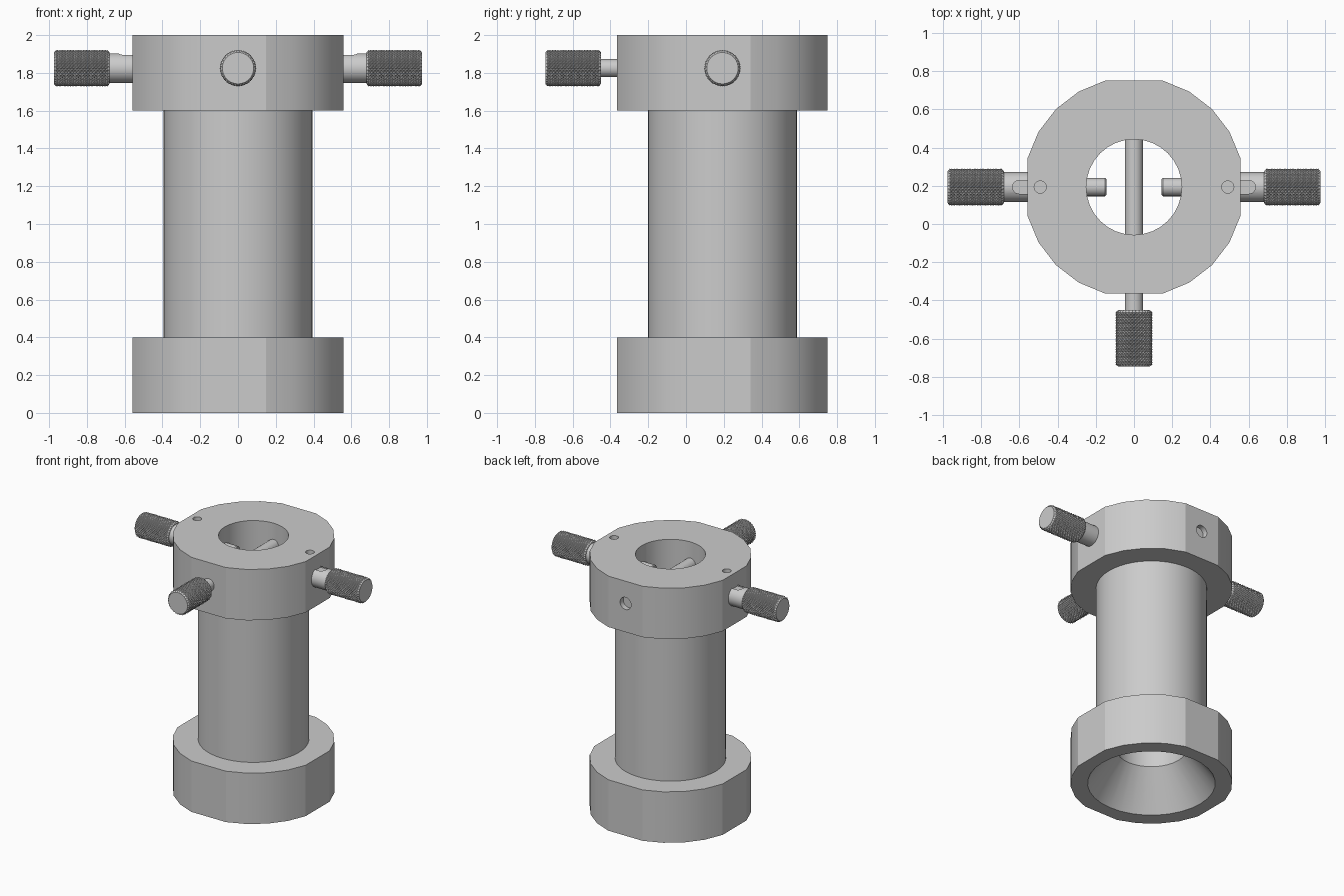
import bpy, bmesh, math
from mathutils import Vector, Matrix

if "Cube" in bpy.data.objects:
    bpy.data.objects.remove(bpy.data.objects["Cube"])

CY = 0.193      # y of the main axis
SZ = 1.825      # height of the screws


def finish(name, bm, matrix=None, angle=20):
    bmesh.ops.recalc_face_normals(bm, faces=bm.faces)
    if matrix:
        bm.transform(matrix)
    me = bpy.data.meshes.new(name)
    bm.to_mesh(me)
    bm.free()
    ob = bpy.data.objects.new(name, me)
    bpy.context.collection.objects.link(ob)
    if angle:
        smooth(ob, angle)
    return ob


def smooth(ob, angle=20):
    bpy.ops.object.select_all(action='DESELECT')
    ob.select_set(True)
    bpy.context.view_layer.objects.active = ob
    bpy.ops.object.shade_smooth_by_angle(angle=math.radians(angle))


def ring(bm, r, z, n):
    return [bm.verts.new((r * math.cos(2 * math.pi * i / n),
                          r * math.sin(2 * math.pi * i / n), z)) for i in range(n)]


def bridge(bm, a, b):
    n = len(a)
    for i in range(n):
        bm.faces.new((a[i], a[(i + 1) % n], b[(i + 1) % n], b[i]))


def lathe(name, profile, n, matrix):
    """Solid of revolution about local z from (radius, z) points."""
    bm = bmesh.new()
    rings = [ring(bm, r, z, n) for r, z in profile]
    for a, b in zip(rings, rings[1:]):
        bridge(bm, a, b)
    bm.faces.new(rings[0])
    bm.faces.new(rings[-1])
    return finish(name, bm, matrix)


def prism(name, pts, z0, z1):
    bm = bmesh.new()
    lo = [bm.verts.new((x, y, z0)) for x, y in pts]
    hi = [bm.verts.new((x, y, z1)) for x, y in pts]
    bridge(bm, lo, hi)
    bm.faces.new(lo)
    bm.faces.new(hi)
    return finish(name, bm)


def cut(ob, cutters):
    bpy.context.view_layer.objects.active = ob
    for c in cutters:
        c.hide_render = True
        m = ob.modifiers.new("cut", 'BOOLEAN')
        m.operation, m.solver, m.object = 'DIFFERENCE', 'EXACT', c
        bpy.ops.object.modifier_apply(modifier=m.name)
    smooth(ob)


def along(direction, start):
    """Local z axis points along direction, origin at start."""
    q = Vector(direction).to_track_quat('Z', 'Y')
    return Matrix.Translation(start) @ q.to_matrix().to_4x4()


def knob(name, matrix, n=64, m=32, r=0.097, length=0.295, ch=0.012, depth=0.007):
    """Diamond-knurled knob: raised pyramids between crossing grooves."""
    bm = bmesh.new()
    rows = []
    for j in range(m + 1):
        row = ring(bm, r, ch + (length - 2 * ch) * j / m, n)
        for i, v in enumerate(row):
            if (i + j) % 2 == 0:
                v.co.x *= 1 - depth / r
                v.co.y *= 1 - depth / r
        rows.append(row)
    for j in range(m):
        for i in range(n):
            k = (i + 1) % n
            a, b, c, d = rows[j][i], rows[j][k], rows[j + 1][k], rows[j + 1][i]
            tris = ((a, b, c), (a, c, d)) if (i + j) % 2 == 0 else ((a, b, d), (b, c, d))
            for t in tris:
                bm.faces.new(t)
    for z, row in ((0, rows[0]), (length, rows[-1])):
        cap = ring(bm, r - 0.014, z, n)
        bridge(bm, row, cap)
        bm.faces.new(cap)
    return finish(name, bm, matrix, angle=0)


axis = Matrix.Translation((0, CY, 0))

# Collars: round outline with four flats
outline = []
for quarter in range(4):
    for a in (15, 30, 45, 60, 75):
        t = math.radians(a + 90 * quarter)
        outline.append((0.577 * math.cos(t), CY + 0.577 * math.sin(t)))
base_collar = prism("base_collar", outline, 0, 0.4)
top_collar = prism("top_collar", outline, 1.6, 2.0)
tube = lathe("tube", [(0.395, 0.4), (0.395, 1.6)], 48, axis)

# Through bore with a flared mouth at the bottom
bore = lathe("bore_cutter", [(0.492, -0.05), (0.25, 0.28), (0.25, 2.05)], 32, axis)
back_hole = lathe("back_hole_cutter", [(0.048, 0), (0.048, 0.1)], 24,
                  along((0, 1, 0), (0, 0.71, SZ)))
pin_holes = [lathe("pin_hole_cutter", [(0.032, 1.97), (0.032, 2.05)], 20,
                   Matrix.Translation((s * 0.49, CY, 0))) for s in (-1, 1)]
cut(base_collar, [bore])
cut(tube, [bore])
cut(top_collar, [bore, back_hole] + pin_holes)
cutters = [bore, back_hole] + pin_holes

# Long front cross screw
knob("front_knob", along((0, -1, 0), (0, -0.45, SZ)))
lathe("front_rod", [(0.048, 0), (0.048, 1.09)], 24, along((0, 1, 0), (0, -0.46, SZ)))

# Side screws with slotted sleeves
for side, s in (("left", -1), ("right", 1)):
    knob(side + "_knob", along((s, 0, 0), (s * 0.68, CY, SZ)))
    lathe(side + "_rod", [(0.042, 0), (0.048, 0.006), (0.048, 0.2)], 24,
          along((s, 0, 0), (s * 0.145, CY, SZ)))
    sleeve = lathe(side + "_sleeve", [(0.078, 0), (0.078, 0.26)], 32,
                   along((s, 0, 0), (s * 0.43, CY, SZ)))
    pts = [(s * 0.46, CY - 0.035), (s * 0.46, CY + 0.035)]
    for i in range(13):
        t = math.pi / 2 - math.pi * i / 12
        pts.append((s * (0.6 + 0.035 * math.cos(t)), CY + 0.035 * math.sin(t)))
    slot = prism("slot_cutter", pts, SZ + 0.06, SZ + 0.12)
    cut(sleeve, [slot])
    cutters.append(slot)

for c in cutters:
    bpy.data.objects.remove(c)
